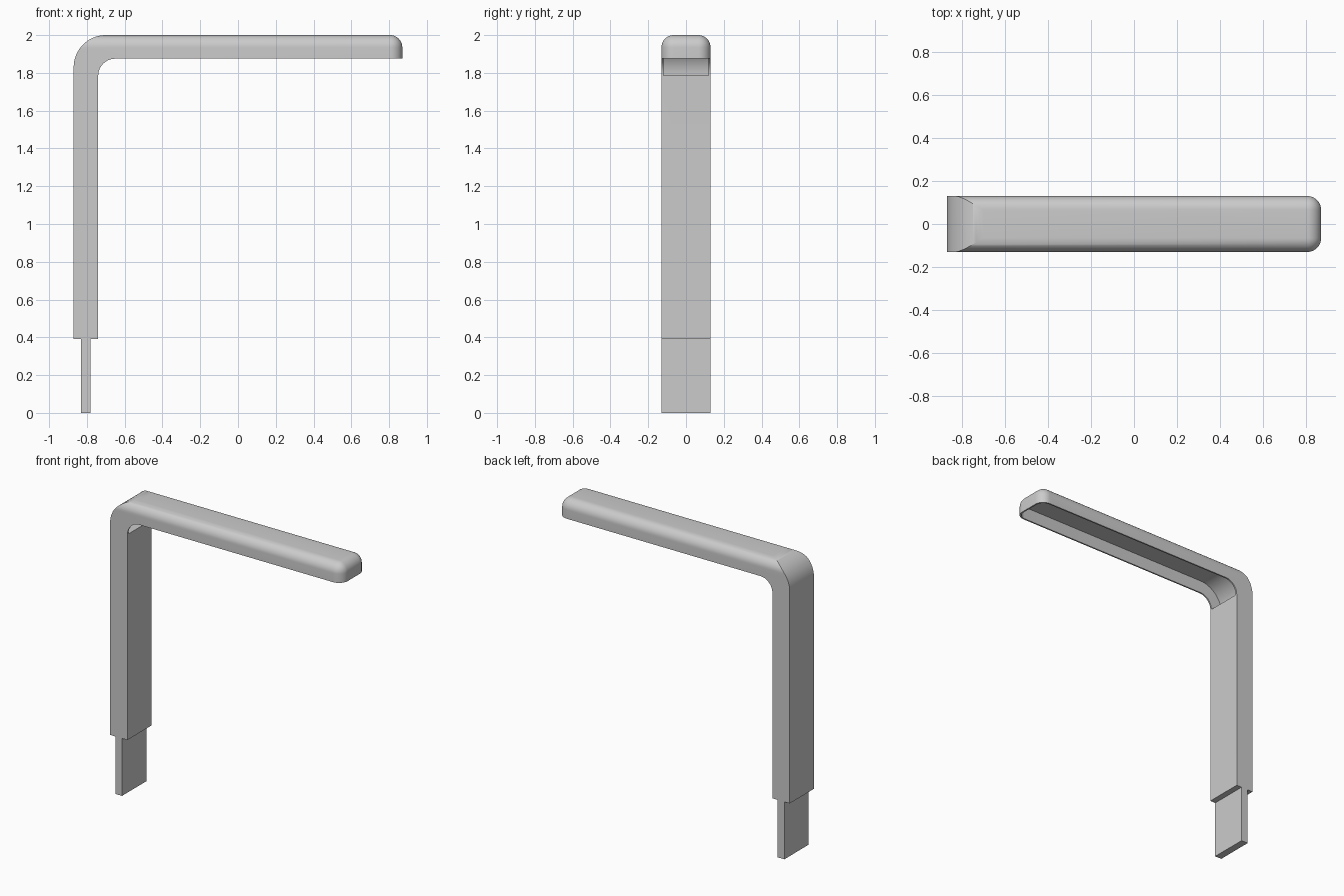
import bpy
import bmesh
import math

if "Cube" in bpy.data.objects:
    bpy.data.objects.remove(bpy.data.objects["Cube"], do_unlink=True)

grey = bpy.data.materials.new("matte grey")
grey.use_nodes = True
colour = (0.6, 0.6, 0.6, 1)
grey.diffuse_color = colour
grey.node_tree.nodes["Principled BSDF"].inputs["Base Color"].default_value = colour

HALF = 0.13      # half width of the strip
END = 0.87       # half length of the arm
SOFT = 0.065     # edge rounding of the arm


def arc(cx, cz, r, start, stop, steps=16):
    """Points of a circular arc in the side plane, angles in degrees."""
    angles = [math.radians(start + (stop - start) * i / steps) for i in range(steps + 1)]
    return [(cx + r * math.cos(a), cz + r * math.sin(a)) for a in angles]


def finish(name, bm):
    bmesh.ops.recalc_face_normals(bm, faces=bm.faces)
    mesh = bpy.data.meshes.new(name)
    bm.to_mesh(mesh)
    bm.free()
    mesh.materials.append(grey)
    obj = bpy.data.objects.new(name, mesh)
    bpy.context.collection.objects.link(obj)
    return obj


def extrude_profile(name, points, half):
    """Side profile extruded across the width."""
    bm = bmesh.new()
    face = bm.faces.new([bm.verts.new((x, -half, z)) for x, z in points])
    grown = bmesh.ops.extrude_face_region(bm, geom=[face])
    verts = [v for v in grown["geom"] if isinstance(v, bmesh.types.BMVert)]
    bmesh.ops.translate(bm, verts=verts, vec=(0, 2 * half, 0))
    return finish(name, bm)


def box(name, low, high, soft=0, rounded=lambda edge: False):
    """Box between two corners, with chosen edges rounded."""
    bm = bmesh.new()
    bmesh.ops.create_cube(bm, size=1)
    for v in bm.verts:
        v.co = [a + (c + 0.5) * (b - a) for a, b, c in zip(low, high, v.co)]
    edges = [e for e in bm.edges if rounded(e)]
    if edges:
        bmesh.ops.bevel(bm, geom=edges, offset=soft, segments=10,
                        profile=0.5, affect='EDGES')
    return finish(name, bm)


def cut(target, cutter, operation):
    mod = target.modifiers.new(cutter.name, 'BOOLEAN')
    mod.object = cutter
    mod.operation = operation
    mod.solver = 'EXACT'
    cutter.hide_render = True
    bpy.context.view_layer.objects.active = target
    bpy.ops.object.modifier_apply(modifier=mod.name)
    bpy.data.objects.remove(cutter, do_unlink=True)


# Post and arm in one bent strip
strip = extrude_profile(
    "bent_arm",
    [(-END, 0.39)] + arc(-0.70, 1.83, 0.17, 180, 90) + [(END, 2), (END, 1.875)]
    + arc(-0.65, 1.785, 0.09, 90, 180) + [(-0.74, 0.39)], HALF)

# Soft upper edges and tip corners of the arm
envelope = box(
    "soft_envelope", (-1.5, -HALF, -0.5), (END, HALF, 2), SOFT,
    lambda e: all(v.co.z > 1.9 for v in e.verts) or all(v.co.x > 0.8 for v in e.verts)
    and abs(e.verts[0].co.z - e.verts[1].co.z) > 1)
cut(strip, envelope, 'INTERSECT')

# Hollow underside, following the bend and ending on a small ledge
hollow = extrude_profile(
    "underside_hollow",
    arc(-0.65, 1.785, 0.175, 180, 90) + [(END - 0.01, 1.96), (END - 0.01, 1.785)],
    HALF - 0.01)
bm = bmesh.new()
bm.from_mesh(hollow.data)
tip = [e for e in bm.edges if all(v.co.x > 0.8 for v in e.verts)
       and abs(e.verts[0].co.z - e.verts[1].co.z) > 0.1]
bmesh.ops.bevel(bm, geom=tip, offset=SOFT - 0.01, segments=10, profile=0.5, affect='EDGES')
bm.to_mesh(hollow.data)
bm.free()
cut(strip, hollow, 'DIFFERENCE')

# Mounting tab under the post
box("mounting_tab", (-0.83, -HALF, 0), (-0.78, HALF, 0.39))

# Smooth bends, crisp corners
bpy.ops.object.select_all(action='DESELECT')
strip.select_set(True)
bpy.context.view_layer.objects.active = strip
bpy.ops.object.shade_smooth_by_angle(angle=math.radians(30))
